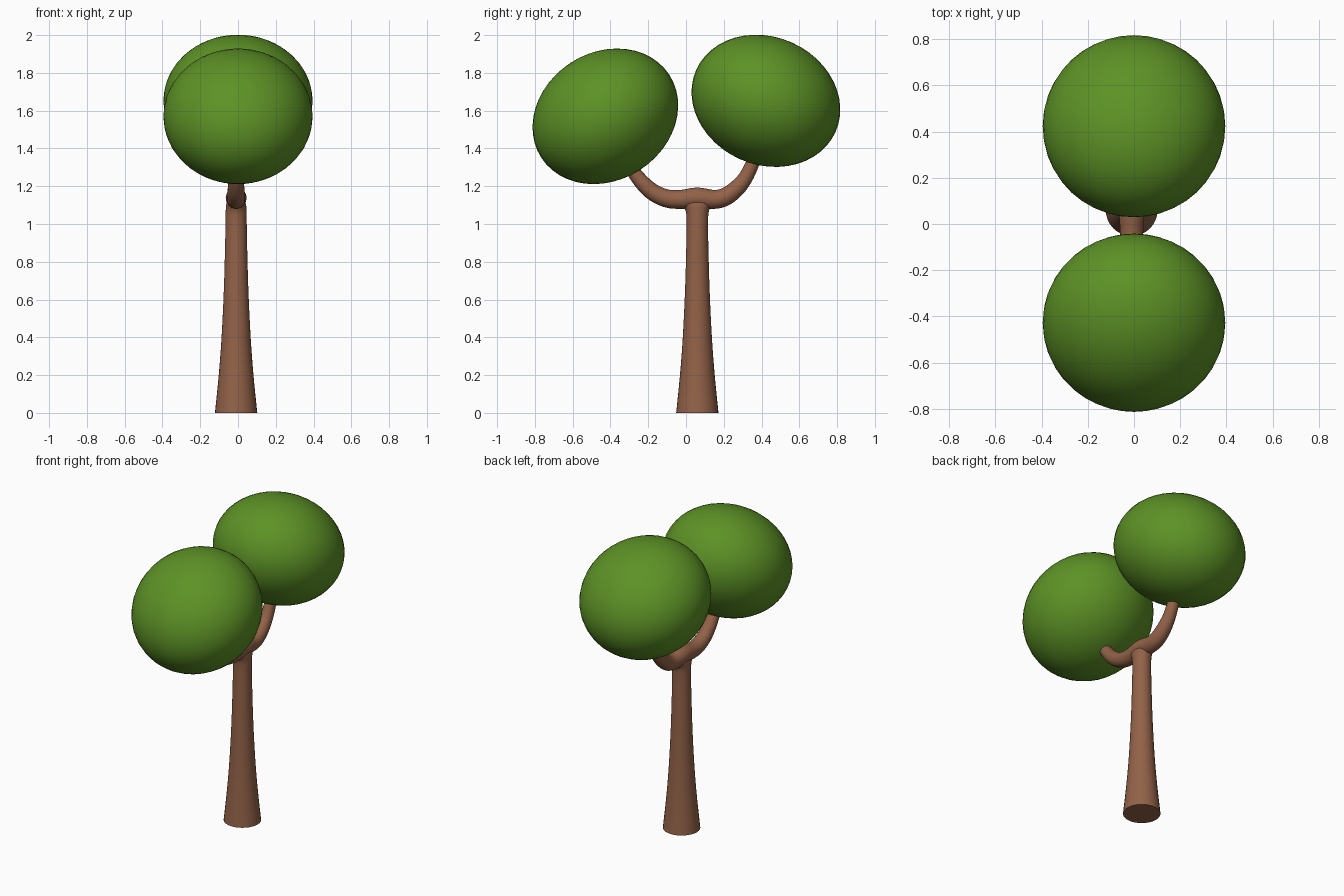
import bpy, bmesh, math
from mathutils import Vector

if "Cube" in bpy.data.objects:
    bpy.data.objects.remove(bpy.data.objects["Cube"])

TRUNK_X, TRUNK_Y = -0.01, 0.06


def material(name, rgb):
    m = bpy.data.materials.new(name)
    m.diffuse_color = (*rgb, 1)
    m.use_nodes = True
    m.node_tree.nodes["Principled BSDF"].inputs["Base Color"].default_value = m.diffuse_color
    return m


bark = material("bark brown", (0.29, 0.122, 0.065))
leaf = material("leaf green", (0.109, 0.287, 0.019))


def smooth_rows(rows, steps=4):
    """Catmull-Rom interpolation through rows of numbers."""
    p = [Vector(r) for r in rows]
    p = [2 * p[0] - p[1]] + p + [2 * p[-1] - p[-2]]
    out = []
    for i in range(1, len(p) - 2):
        a, b, c, d = p[i - 1:i + 3]
        for s in range(steps):
            t = s / steps
            out.append(0.5 * (2 * b + (c - a) * t + (2 * a - 5 * b + 4 * c - d) * t * t
                              + (3 * b - a - 3 * c + d) * t ** 3))
    out.append(p[-2])
    return out


def finish(name, bm, mat):
    bmesh.ops.recalc_face_normals(bm, faces=bm.faces)
    me = bpy.data.meshes.new(name)
    bm.to_mesh(me)
    bm.free()
    ob = bpy.data.objects.new(name, me)
    bpy.context.collection.objects.link(ob)
    me.materials.append(mat)
    bpy.context.view_layer.objects.active = ob
    ob.select_set(True)
    bpy.ops.object.shade_smooth_by_angle(angle=math.radians(45))
    ob.select_set(False)
    return ob


def loft(name, rings, mat):
    """Skin a list of vertex rings, with closed ends."""
    bm = bmesh.new()
    vs = [[bm.verts.new(co) for co in ring] for ring in rings]
    n = len(vs[0])
    for a, b in zip(vs, vs[1:]):
        for i in range(n):
            j = (i + 1) % n
            bm.faces.new((a[i], a[j], b[j], b[i]))
    bm.faces.new(vs[0])
    bm.faces.new(vs[-1])
    return finish(name, bm, mat)


ANGLES = [2 * math.pi * i / 32 for i in range(32)]

# Trunk: flared foot, widening along y at the fork (z, x radius, y radius)
trunk = smooth_rows([(0, 0.112, 0.112), (0.2, 0.092, 0.092), (0.4, 0.077, 0.077),
                     (0.65, 0.065, 0.065), (0.9, 0.058, 0.058), (1.02, 0.056, 0.057),
                     (1.07, 0.055, 0.062), (1.1, 0.053, 0.08), (1.12, 0.048, 0.1)])
loft("trunk", [[(TRUNK_X + rx * math.cos(a), TRUNK_Y + ry * math.sin(a), z) for a in ANGLES]
               for z, rx, ry in trunk], bark)

# Forked branch: one tapered tube from crown to crown (y, z, radius)
path = smooth_rows([(-0.34, 1.36, 0.034), (-0.28, 1.28, 0.036), (-0.23, 1.217, 0.041),
                    (-0.17, 1.165, 0.045), (-0.10, 1.135, 0.048), (-0.03, 1.13, 0.05),
                    (0.06, 1.138, 0.055), (0.15, 1.13, 0.05), (0.21, 1.145, 0.048),
                    (0.27, 1.19, 0.044), (0.315, 1.245, 0.039), (0.35, 1.315, 0.036),
                    (0.38, 1.39, 0.034)])
rings = []
for i, (y, z, r) in enumerate(path):
    d = path[min(i + 1, len(path) - 1)] - path[max(i - 1, 0)]
    l = math.hypot(d.x, d.y)
    ny, nz = -d.y / l, d.x / l
    rings.append([(TRUNK_X + r * math.cos(a), y + ny * r * math.sin(a), z + nz * r * math.sin(a))
                  for a in ANGLES])
loft("branches", rings, bark)

# Crowns: two tilted, flattened balls of leaves
for name, y, z, tilt in (("front_crown", -0.427, 1.57, 33), ("back_crown", 0.423, 1.652, -24)):
    bm = bmesh.new()
    bmesh.ops.create_uvsphere(bm, u_segments=40, v_segments=24, radius=1)
    bmesh.ops.scale(bm, vec=(0.395, 0.404, 0.338), verts=bm.verts)
    crown = finish(name, bm, leaf)
    crown.location = (0, y, z)
    crown.rotation_euler.x = math.radians(tilt)
